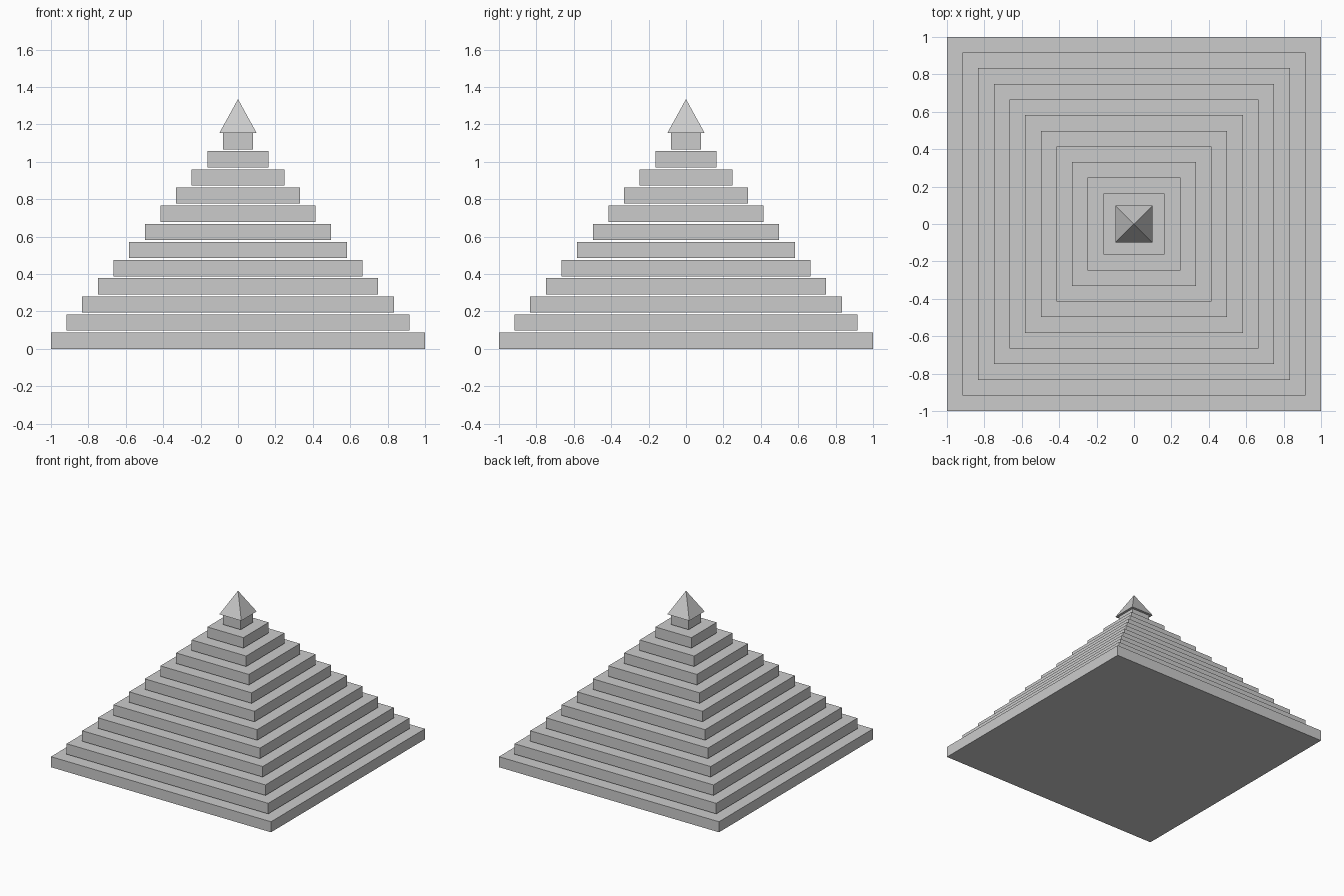
import bpy
import math

cube = bpy.data.objects.get("Cube")
if cube:
    bpy.data.objects.remove(cube, do_unlink=True)

# Single stone colour
stone = bpy.data.materials.new("stone_grey")
stone.use_nodes = True
colour = (0.6, 0.6, 0.6, 1)
stone.diffuse_color = colour
stone.node_tree.nodes["Principled BSDF"].inputs["Base Color"].default_value = colour


def finish(name):
    obj = bpy.context.object
    obj.name = name
    obj.data.materials.append(stone)
    return obj


STEPS = 12
PITCH = 0.097
THICKNESS = 0.0865
SHRINK = 0.0836

# Square slabs, each smaller than the one below, with a thin gap between
for i in range(STEPS):
    half = 1 - i * SHRINK
    bpy.ops.mesh.primitive_cube_add(size=1, location=(0, 0, i * PITCH + THICKNESS / 2))
    slab = finish(f"step_{i + 1}")
    slab.scale = (2 * half, 2 * half, THICKNESS)

# Four-sided capstone overhanging the top slab
base = (STEPS - 1) * PITCH + THICKNESS
height = 1.335 - base
bpy.ops.mesh.primitive_cone_add(
    vertices=4, radius1=0.1 * math.sqrt(2), radius2=0, depth=height,
    location=(0, 0, base + height / 2), rotation=(0, 0, math.pi / 4))
finish("capstone")
